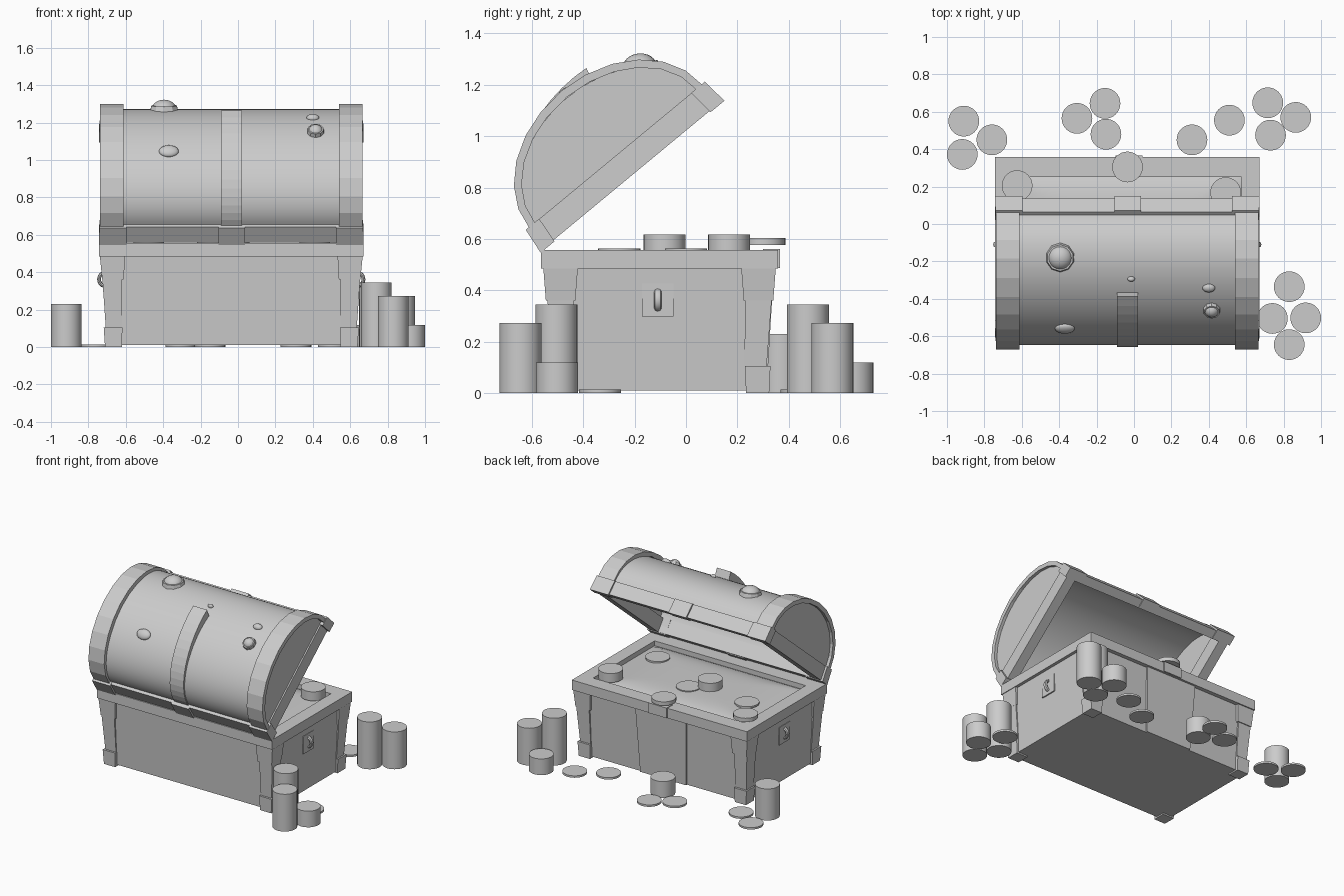
import bpy, bmesh, math
from mathutils import Matrix, Vector

if "Cube" in bpy.data.objects:
    bpy.data.objects.remove(bpy.data.objects["Cube"])

CX, CY = -0.036, -0.103          # chest centre
HINGE = Matrix.Translation((CX, -0.566, 0.546)) @ Matrix.Rotation(math.radians(39.6), 4, 'X')
UC = 0.4645                      # middle of the lid depth, in lid space


def finish(name, bm, mat=None, smooth=False):
    bmesh.ops.recalc_face_normals(bm, faces=bm.faces)
    me = bpy.data.meshes.new(name)
    bm.to_mesh(me)
    bm.free()
    ob = bpy.data.objects.new(name, me)
    bpy.context.collection.objects.link(ob)
    if mat is not None:
        ob.matrix_world = mat
    if smooth:
        bpy.ops.object.select_all(action='DESELECT')
        ob.select_set(True)
        bpy.context.view_layer.objects.active = ob
        bpy.ops.object.shade_smooth_by_angle(angle=math.radians(35))
    return ob


def frustum(name, b, t, z0, z1, mat=None):
    """Tapered box; b and t are (x0, x1, y0, y1) rectangles."""
    bm = bmesh.new()
    rings = []
    for (x0, x1, y0, y1), z in ((b, z0), (t, z1)):
        rings.append([bm.verts.new(p) for p in ((x0, y0, z), (x1, y0, z), (x1, y1, z), (x0, y1, z))])
    bm.faces.new(rings[0])
    bm.faces.new(rings[1])
    for i in range(4):
        j = (i + 1) % 4
        bm.faces.new((rings[0][i], rings[0][j], rings[1][j], rings[1][i]))
    return finish(name, bm, mat)


def centred(hx, hy):
    return (CX - hx, CX + hx, CY - hy, CY + hy)


def frame(name, sections, mat=None):
    """Closed loft of rectangle sections (rect, z) forming a rim."""
    bm = bmesh.new()
    rings = [[bm.verts.new(p) for p in ((r[0], r[2], z), (r[1], r[2], z), (r[1], r[3], z), (r[0], r[3], z))]
             for r, z in sections]
    for k, a in enumerate(rings):
        b = rings[(k + 1) % len(rings)]
        for i in range(4):
            j = (i + 1) % 4
            bm.faces.new((a[i], a[j], b[j], b[i]))
    return finish(name, bm, mat)


def arch(name, outer, inner, x0, x1, n, a0=0, a1=180, grow=0.0, smooth=False):
    """Curved strip of the lid: outer/inner are (half depth, rise)."""
    bm = bmesh.new()
    rows = []
    for k in range(n + 1):
        a = math.radians(a0 + (a1 - a0) * k / n)
        g = grow * (1 - k / n) ** 2
        ring = []
        for x, (r, h), e in ((x0, outer, g), (x1, outer, g), (x1, inner, 0), (x0, inner, 0)):
            ring.append(bm.verts.new((x, UC + (r + e) * math.cos(a), 0.1 + (h + e) * math.sin(a))))
        rows.append(ring)
    for a, b in zip(rows, rows[1:]):
        for i in range(4):
            j = (i + 1) % 4
            bm.faces.new((a[i], a[j], b[j], b[i]))
    bm.faces.new(rows[0])
    bm.faces.new(rows[-1])
    return finish(name, bm, HINGE, smooth)


def coin(name, x, y, h, z=0.0):
    bm = bmesh.new()
    bmesh.ops.create_cone(bm, cap_ends=True, segments=32, radius1=0.082, radius2=0.082, depth=h)
    finish(name, bm, Matrix.Translation((x, y, z + h / 2)), True)


# chest body, front panel and lock plate
frustum("chest_body", centred(0.662, 0.405), centred(0.685, 0.432), 0.01, 0.49)
frustum("front_panel", (-0.22, 0.15, 0.2, 0.314), (-0.24, 0.17, 0.2, 0.343), 0.01, 0.49)
frustum("lock_plate", (-0.1, 0.045, 0.3, 0.366), (-0.1, 0.045, 0.3, 0.366), 0.487, 0.561)


# corner posts: foot, strip and flared top
def post(name, o0, o1, w0, w1, z0, z1):
    for sx in (-1, 1):
        for sy in (-1, 1):
            def rect(o, w):
                xs = sorted((CX + sx * o[0], CX + sx * (o[0] - w)))
                ys = sorted((CY + sy * o[1], CY + sy * (o[1] - w)))
                return (*xs, *ys)
            frustum(name, rect(o0, w0), rect(o1, w1), z0, z1)


post("post_foot", (0.675, 0.427), (0.682, 0.432), 0.09, 0.1, 0.0, 0.105)
post("post_strip", (0.67, 0.416), (0.69, 0.438), 0.085, 0.105, 0.09, 0.38)
post("post_top", (0.69, 0.443), (0.703, 0.453), 0.115, 0.135, 0.36, 0.49)

# chest rim
ro, ri = centred(0.707, 0.461), centred(0.61, 0.355)
frame("chest_rim", [(ro, 0.485), (ro, 0.557), (ri, 0.557), (ri, 0.485)])

# heaped treasure surface
bm = bmesh.new()
bmesh.ops.create_grid(bm, x_segments=24, y_segments=24, size=1)
for v in bm.verts:
    d = max(abs(v.co.x), abs(v.co.y))
    v.co = (CX + v.co.x * 0.61, CY + v.co.y * 0.355, 0.557 - 0.035 * d ** 5)
finish("treasure_fill", bm, None, True)

# side handles
for s in (-1, 1):
    x = CX + s * 0.673
    r = (*sorted((x - s * 0.03, x + s * 0.012)), -0.172, -0.048)
    frustum("handle_plate", r, r, 0.297, 0.427)
    bm = bmesh.new()
    rows = []
    for k in range(13):
        a = math.pi * (k / 12 - 0.5)
        rows.append([bm.verts.new((x + s * (0.034 + 0.01 * math.cos(b)) * math.cos(a),
                                   -0.11 + 0.014 * math.sin(b),
                                   0.362 + (0.036 + 0.01 * math.cos(b)) * math.sin(a)))
                     for b in (math.tau * i / 8 for i in range(8))])
    for a, b in zip(rows, rows[1:]):
        for i in range(8):
            bm.faces.new((a[i], a[(i + 1) % 8], b[(i + 1) % 8], b[i]))
    bm.faces.new(rows[0])
    bm.faces.new(rows[-1])
    finish("handle", bm, None, True)

# lid rim with corner brackets and middle clasps (lid space)
lo, lt = (-0.692, 0.692, 0.013, 0.916), (-0.69, 0.69, 0.024, 0.905)
li = (-0.62, 0.62, 0.075, 0.854)
frame("lid_rim", [(lo, 0.006), (lt, 0.105), (li, 0.105), (li, 0.006)], HINGE)
for near in (True, False):
    def depth(a, b):
        return (a, b) if near else (2 * UC - b, 2 * UC - a)
    for s in (-1, 1):
        frustum("lid_corner", (*sorted((s * 0.56, s * 0.708)), *depth(0, 0.07)),
                (*sorted((s * 0.56, s * 0.705)), *depth(0.012, 0.08)), 0, 0.106, HINGE)
    frustum("lid_clasp", (-0.068, 0.074, *depth(0, 0.065)), (-0.068, 0.074, *depth(0.012, 0.07)), 0, 0.106, HINGE)

# lid shell, end panels, end bands, middle strap
arch("lid_shell", (0.42, 0.298), (0.39, 0.268), -0.675, 0.675, 40, smooth=True)
for s in (-1, 1):
    bm = bmesh.new()
    loops = []
    for x in (s * 0.645, s * 0.68):
        loops.append([bm.verts.new((x, UC + 0.416 * math.cos(a), 0.095 + 0.305 * math.sin(a)))
                      for a in (math.pi * k / 24 for k in range(25))])
        bm.faces.new(loops[-1])
    for i in range(25):
        j = (i + 1) % 25
        bm.faces.new((loops[0][i], loops[0][j], loops[1][j], loops[1][i]))
    finish("lid_end", bm, HINGE)
    arch("lid_band", (0.438, 0.334), (0.408, 0.302), *sorted((s * 0.575, s * 0.702)), 12)
arch("lid_strap", (0.428, 0.305), (0.41, 0.29), -0.054, 0.058, 14, 74, 180, grow=0.05)

# gems on the lid: x, y, z, radius, height, has setting
inv = HINGE.inverted()
for x, y, z, r, h, ring in ((-0.395, -0.18, 1.27, 0.066, 0.052, True), (-0.37, -0.565, 1.05, 0.053, 0.022, False),
                            (0.415, -0.475, 1.17, 0.04, 0.04, True), (0.4, -0.345, 1.235, 0.034, 0.02, False),
                            (-0.015, -0.295, 1.262, 0.02, 0.018, False)):
    p = inv @ Vector((x - 0, y, z))
    a = math.atan2((p.z - 0.1) / 0.298, (p.y - UC) / 0.42)
    pos = Vector((p.x, UC + 0.42 * math.cos(a), 0.1 + 0.298 * math.sin(a)))
    nor = Vector((0, math.cos(a) / 0.42, math.sin(a) / 0.298))
    m = HINGE @ Matrix.Translation(pos) @ nor.to_track_quat('Z', 'Y').to_matrix().to_4x4()
    bm = bmesh.new()
    bmesh.ops.create_uvsphere(bm, u_segments=20, v_segments=12, radius=1)
    bmesh.ops.scale(bm, vec=(r, r * (1 if ring else 0.7), h), verts=bm.verts)
    for v in bm.verts:
        v.co.z = max(v.co.z, -0.018)      # keep it out of the lid's inside
    finish("gem", bm, m, True)
    if ring:
        bm = bmesh.new()
        bmesh.ops.create_cone(bm, cap_ends=True, segments=10, radius1=r * 1.24, radius2=r * 1.08, depth=0.04)
        finish("gem_setting", bm, m)

# loose coins and stacks on the ground
for x, y in ((-0.91, 0.55), (-0.76, 0.45), (-0.305, 0.565), (-0.155, 0.645), (0.31, 0.45), (0.51, 0.555), (0.83, -0.335)):
    coin("loose_coin", x, y, 0.014)
for x, y, h in ((-0.918, 0.372, 0.23), (-0.15, 0.48, 0.12), (0.73, 0.475, 0.345), (0.865, 0.57, 0.272),
                (0.715, 0.648, 0.118), (0.74, -0.505, 0.345), (0.918, -0.502, 0.118), (0.83, -0.645, 0.272)):
    coin("coin_stack", x, y, h)

# coins inside the chest
for x, y, h, z in ((0.49, 0.168, 0.066, 0.552), (-0.137, -0.083, 0.066, 0.552), (-0.035, 0.305, 0.028, 0.576),
                   (-0.625, 0.205, 0.028, 0.576), (-0.02, 0.0, 0.012, 0.551), (-0.478, -0.02, 0.012, 0.551),
                   (0.41, -0.26, 0.012, 0.551)):
    coin("chest_coin", x, y, h, z)
